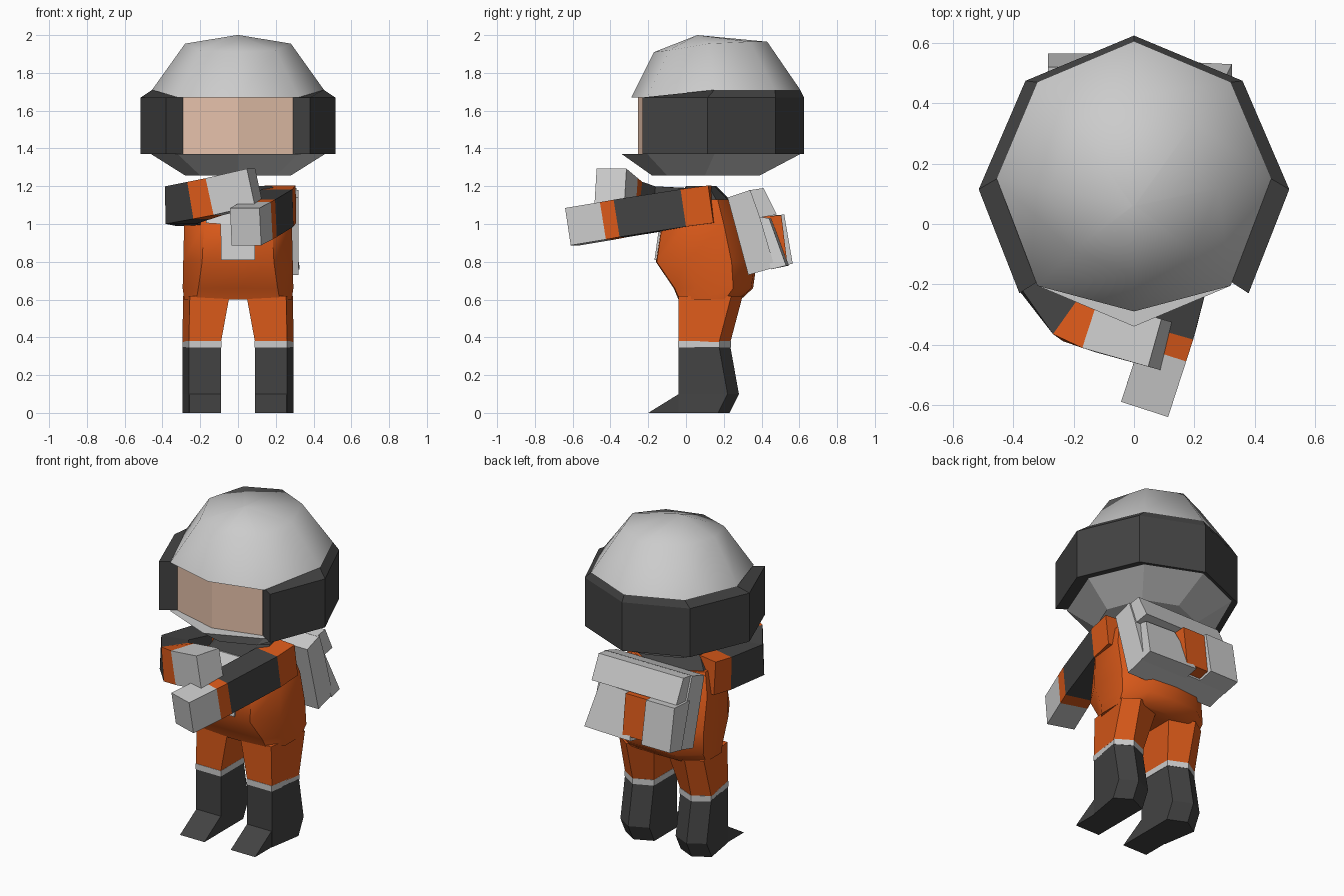
import bpy, bmesh, math
from mathutils import Vector

if "Cube" in bpy.data.objects:
    bpy.data.objects.remove(bpy.data.objects["Cube"])


def mat(name, rgb):
    m = bpy.data.materials.new(name)
    m.diffuse_color = (*rgb, 1)
    m.use_nodes = True
    m.node_tree.nodes["Principled BSDF"].inputs["Base Color"].default_value = m.diffuse_color
    return m


ORANGE = mat("orange", (0.70, 0.10, 0.01))
DARK = mat("dark", (0.055, 0.055, 0.055))
SKIN = mat("skin", (0.78, 0.53, 0.40))
GREY = mat("grey", (0.8, 0.8, 0.8))


def loft(name, rings, mats=(GREY,), smooth=0):
    """Bridge equal-length rings, cap both ends; mats gives one material per segment."""
    bm = bmesh.new()
    vs = [[bm.verts.new(p) for p in r] for r in rings]
    n = len(rings[0])
    used = list(dict.fromkeys(mats))
    idx = [used.index(m) for m in mats]
    for k in range(len(vs) - 1):
        for i in range(n):
            j = (i + 1) % n
            f = bm.faces.new((vs[k][i], vs[k][j], vs[k + 1][j], vs[k + 1][i]))
            f.material_index = idx[min(k, len(idx) - 1)]
    bm.faces.new(vs[0]).material_index = idx[0]
    bm.faces.new(vs[-1]).material_index = idx[-1]
    bmesh.ops.remove_doubles(bm, verts=bm.verts, dist=0.0005)
    bmesh.ops.recalc_face_normals(bm, faces=bm.faces)
    me = bpy.data.meshes.new(name)
    bm.to_mesh(me)
    bm.free()
    for m in used:
        me.materials.append(m)
    ob = bpy.data.objects.new(name, me)
    bpy.context.collection.objects.link(ob)
    if smooth:
        bpy.ops.object.select_all(action='DESELECT')
        ob.select_set(True)
        bpy.context.view_layer.objects.active = ob
        bpy.ops.object.shade_smooth_by_angle(angle=math.radians(smooth))
    return ob


def sym(half):
    """Complete a ring from its +x half; the ends lie on x = 0."""
    return half + [(-p[0],) + tuple(p[1:]) for p in half[-2:0:-1]]


def prism(name, x0, x1, yz, m=GREY):
    return loft(name, [[(x, y, z) for y, z in yz] for x in (x0, x1)], [m])


# Helmet dome
base = sym([(0, -.29, 1.67), (.32, -.205, 1.67), (.455, .15, 1.71), (.32, .47, 1.71), (0, .605, 1.71)])
crown = sym([(0, -.17, 1.91), (.20, -.09, 1.92), (.28, .12, 1.955), (.20, .34, 1.965), (0, .43, 1.965)])
loft("helmet_dome", [base, crown, [(0, .06, 2.0)] * 8][:2] + [[(p[0] * .02, .06, 2.0) for p in crown]],
     smooth=60)

# Helmet chin bowl
chin_top = sym([(0, -.34, 1.37), (.32, -.205, 1.37), (.46, .15, 1.37), (.32, .47, 1.37), (0, .605, 1.37)])
chin_low = sym([(0, -.18, 1.257), (.2, -.1, 1.257), (.28, .1, 1.257), (.2, .31, 1.257), (0, .39, 1.257)])
loft("helmet_chin", [chin_top, chin_low])

# Dark band wrapping the helmet, open at the front
half = [(.38, -.23, .288, -.17, 1.67), (.515, .115, .455, .15, 1.71), (.36, .475, .32, .47, 1.71)]
stations = half + [(0, .625, 0, .605, 1.71)] + [(-a, b, -c, d, e) for a, b, c, d, e in half[::-1]]
loft("helmet_band", [[(a, b, 1.37), (a, b, 1.67), (c, d, e), (c, d, 1.37)] for a, b, c, d, e in stations], [DARK])

# Face
loft("face", [[(0, -.255, z), (.29, -.175, z), (.25, .1, z), (-.25, .1, z), (-.29, -.175, z)]
              for z in (1.36, 1.68)], [SKIN])


# Torso
def body_ring(z, yf, yb, w, wf):
    a, b = yf + .3 * (yb - yf), yf + .75 * (yb - yf)
    return sym([(0, yf, z), (wf, yf + .005, z), (w, a, z), (w, b, z), (wf * .8, yb - .01, z), (0, yb, z)])


loft("torso", [body_ring(.60, -.04, .29, .285, .22), body_ring(.66, -.065, .355, .293, .21),
               body_ring(.80, -.16, .375, .29, .19), body_ring(1.0, -.13, .31, .285, .18),
               body_ring(1.13, -.05, .24, .25, .17)], [ORANGE], smooth=50)
loft("collar", [body_ring(1.12, -.06, .24, .24, .17), body_ring(1.2, 0, .16, .18, .11)], [DARK])

# Grey chest panel
loft("chest_panel", [[(-w, y, z), (w, y, z), (w, y + .08, z), (-w, y + .08, z)] for w, y, z in
                     ((.09, -.167, .81), (.092, -.14, 1.0), (.17, -.138, 1.005), (.16, -.06, 1.13))])


# Legs and boots
def leg_ring(s, z, yf, yb, xi, xo=.295):
    return [(s * x, y, z) for x, y in ((xi, yf), (xo - .035, yf), (xo, yb - .06),
                                       (.2, yb), (xi, yb - .05))]


for s, side in ((1, "left"), (-1, "right")):
    loft(side + "_boot", [leg_ring(s, 0, -.04, .23, .09), leg_ring(s, .1, -.04, .28, .09),
                          leg_ring(s, .35, -.04, .235, .09)], [DARK])
    # toe wedge
    loft(side + "_toe", [[(s * x, -.20, 0), (s * x, -.038, 0), (s * x, -.038, .1)] for x in (.09, .257)], [DARK])
    loft(side + "_cuff", [leg_ring(s, .345, -.042, .238, .088), leg_ring(s, .38, -.042, .238, .088)])
    loft(side + "_trouser", [leg_ring(s, .375, -.04, .235, .09), leg_ring(s, .62, -.04, .30, .045, .29)],
         [ORANGE], smooth=50)


# Arms: box section swept along a path
def arm(name, path, mats, w=.082, h=.1):
    pts = [Vector(p) for p in path]
    rings = []
    for i, p in enumerate(pts):
        d0 = (pts[i] - pts[max(i - 1, 0)]).normalized()
        d1 = (pts[min(i + 1, len(pts) - 1)] - pts[i]).normalized()
        t = (d0 + d1).normalized()
        side = t.cross(Vector((0, 0, 1))).normalized()
        up = side.cross(t)
        rings.append([p + side * w * a + up * h * b for a, b in ((-1, -1), (1, -1), (1, 1), (-1, 1))])
    loft(name, rings, mats)


SLEEVE = [ORANGE, DARK, ORANGE, GREY]
arm("left_arm", [(.225, .14, 1.105), (.21, 0, 1.085), (.122, -.345, 1.03), (.10, -.415, 1.017), (.04, -.60, .986)],
    SLEEVE)
arm("right_arm", [(-.225, .14, 1.10), (-.25, .01, 1.09), (-.305, -.19, 1.10), (-.205, -.31, 1.125),
                  (-.125, -.34, 1.145), (.09, -.40, 1.195)], [ORANGE, DARK, DARK, ORANGE, GREY])

# Backpack: main bag, top flap, two pouches with an orange roll between them
prism("pack_body", -.28, .32, [(.22, 1.14), (.34, 1.18), (.39, 1.04), (.47, .77), (.33, .73)])
prism("pack_flap", -.27, .31, [(.33, 1.178), (.41, 1.19), (.48, 1.05), (.37, 1.03)])
prism("right_pouch", -.285, -.09, [(.37, 1.04), (.52, 1.05), (.565, .79), (.45, .765)])
prism("pack_insert", -.09, .06, [(.37, 1.04), (.505, 1.045), (.535, .80), (.45, .78)], ORANGE)
loft("left_pouch", [[(.08, .38, 1.04), (.28, .38, 1.04), (.28, .44, 1.03), (.08, .45, 1.03)],
                    [(.0, .45, .76), (.325, .45, .76), (.325, .53, .78), (.0, .545, .78)]])
